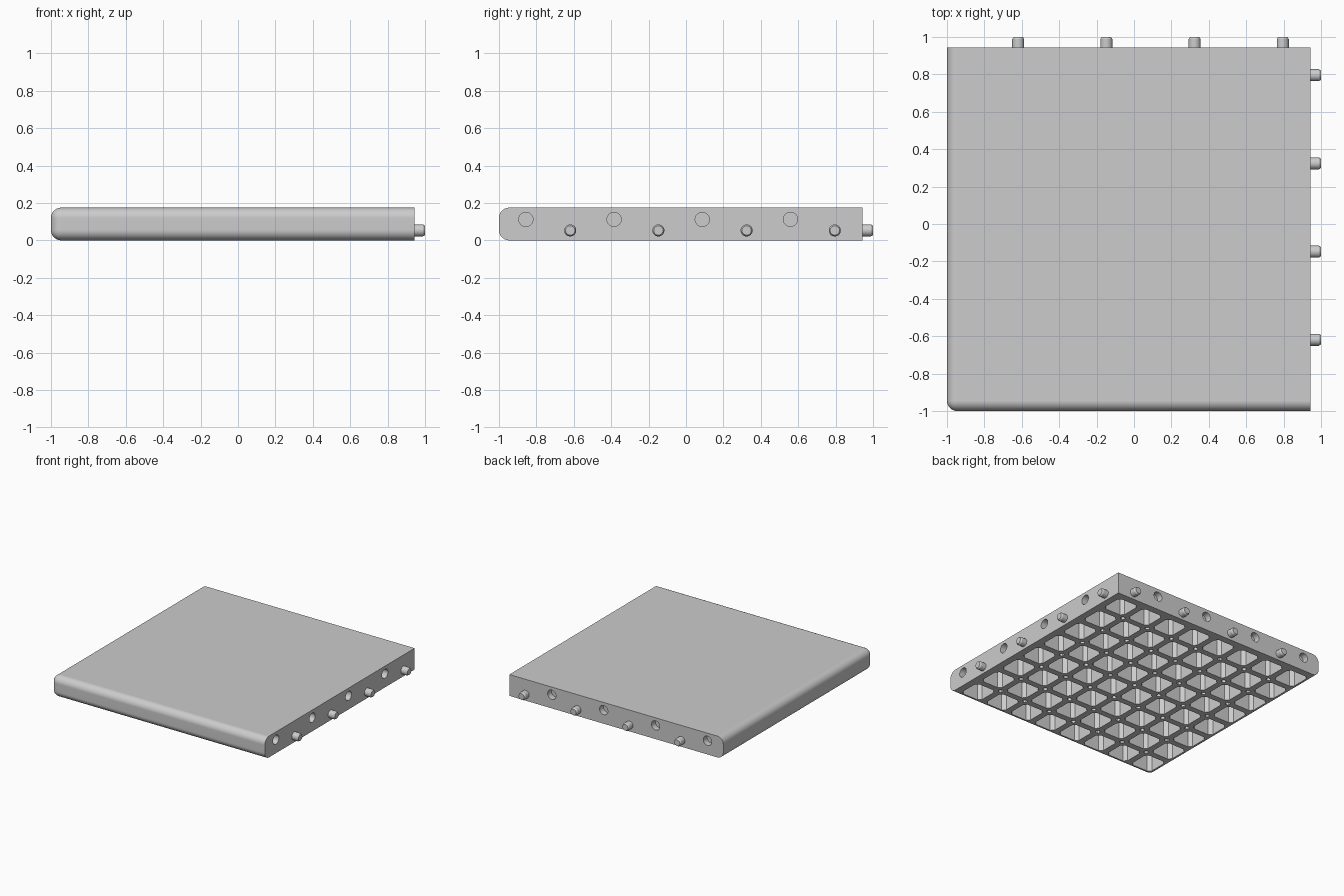
import bpy
import bmesh
from math import pi
from mathutils import Matrix, Vector

LOW, HIGH, TOP = -1.0, 0.944, 0.175     # slab extents
ROUND = 0.055                           # radius of the two rounded sides
CELLS, BAR, CEILING = 8, 0.05, 0.03     # underside lattice
FIRST, LAST = -0.95, 0.886              # span of the pockets
PIN_START, HOLE_START, STEP = -0.619, -0.856, 0.4715

cube = bpy.data.objects.get("Cube")
if cube:
    bpy.data.objects.remove(cube, do_unlink=True)

COLOUR = (0.604, 0.604, 0.604, 1)
grey = bpy.data.materials.new("plain grey")
grey.use_nodes = True
grey.diffuse_color = COLOUR
grey.node_tree.nodes["Principled BSDF"].inputs["Base Color"].default_value = COLOUR


def make_object(name, bm):
    bmesh.ops.recalc_face_normals(bm, faces=bm.faces)
    mesh = bpy.data.meshes.new(name)
    bm.to_mesh(mesh)
    bm.free()
    mesh.materials.append(grey)
    obj = bpy.data.objects.new(name, mesh)
    bpy.context.collection.objects.link(obj)
    return obj


def smooth(obj):
    bpy.ops.object.select_all(action="DESELECT")
    obj.select_set(True)
    bpy.context.view_layer.objects.active = obj
    bpy.ops.object.shade_smooth_by_angle(angle=pi / 6)


def side_matrix(side, along, out, z):
    """Place a z-aligned cylinder so that it points out of the given side."""
    if side == "x":
        return Matrix.Translation((out, along, z)) @ Matrix.Rotation(pi / 2, 4, "Y")
    return Matrix.Translation((along, out, z)) @ Matrix.Rotation(-pi / 2, 4, "X")


def cylinder(bm, matrix, radius, depth, segments=32):
    bmesh.ops.create_cone(bm, cap_ends=True, segments=segments, radius1=radius,
                          radius2=radius, depth=depth, matrix=matrix)


# Slab, rounded along its front and its -x side
bm = bmesh.new()
bmesh.ops.create_cube(bm, size=1)
bmesh.ops.scale(bm, verts=bm.verts, vec=(HIGH - LOW, HIGH - LOW, TOP))
middle = (LOW + HIGH) / 2
bmesh.ops.translate(bm, verts=bm.verts, vec=(middle, middle, TOP / 2))
rounded = [e for e in bm.edges
           if any(all(abs(v.co[axis] - LOW) < 0.001 for v in e.verts) for axis in (0, 1))
           and not (abs(e.verts[0].co.z - e.verts[1].co.z) > 0.1
                    and max(max(v.co.x, v.co.y) for v in e.verts) > 0)]
bmesh.ops.bevel(bm, geom=rounded, offset=ROUND, segments=8, profile=0.5, affect="EDGES")
slab = make_object("slab", bm)

# Cutters: chamfered square pockets and small round holes at the bar crossings
bm = bmesh.new()
pitch = (LAST - FIRST + BAR) / CELLS
half = (pitch - BAR) / 2
depth = TOP - CEILING
for i in range(CELLS):
    for j in range(CELLS):
        centre = Vector((FIRST + half + i * pitch, FIRST + half + j * pitch, 0))
        box = bmesh.ops.create_cube(bm, size=1)["verts"]
        bmesh.ops.scale(bm, verts=box, vec=(2 * half, 2 * half, 2 * depth))
        bmesh.ops.translate(bm, verts=box, vec=centre)
        uprights = [e for e in {e for v in box for e in v.link_edges}
                    if abs(e.verts[0].co.z - e.verts[1].co.z) > depth]
        bmesh.ops.bevel(bm, geom=uprights, offset=0.025, segments=1, affect="EDGES")
        if i and j:
            crossing = centre - Vector((pitch / 2, pitch / 2, 0))
            cylinder(bm, Matrix.Translation(crossing), 0.018, 2 * depth, segments=12)

# Cutters: sockets in the two flat sides
for side in "xy":
    for k in range(4):
        cylinder(bm, side_matrix(side, HOLE_START + k * STEP, HIGH, 0.112), 0.038, 0.1)
cutter = make_object("cutter", bm)

cut = slab.modifiers.new("cut", "BOOLEAN")
cut.operation = "DIFFERENCE"
cut.solver = "EXACT"
cut.object = cutter
bpy.context.view_layer.update()
graph = bpy.context.evaluated_depsgraph_get()
slab.data = bpy.data.meshes.new_from_object(slab.evaluated_get(graph))
slab.modifiers.clear()
bpy.data.objects.remove(cutter, do_unlink=True)
smooth(slab)
weighted = slab.modifiers.new("even shading", "WEIGHTED_NORMAL")
weighted.keep_sharp = True

# Connector pins with tapered tips
for side in "xy":
    for k in range(4):
        along = PIN_START + k * STEP
        bm = bmesh.new()
        cylinder(bm, side_matrix(side, along, HIGH + 0.0165, 0.053), 0.032, 0.055)
        end = [f for f in bm.faces if len(f.verts) > 4
               and f.calc_center_median()["xy".index(side)] > HIGH + 0.02]
        tip = bmesh.ops.extrude_face_region(bm, geom=end)["geom"]
        bmesh.ops.delete(bm, geom=end, context="FACES_ONLY")
        ring = [v for v in tip if isinstance(v, bmesh.types.BMVert)]
        push = Vector((1, 0, 0)) if side == "x" else Vector((0, 1, 0))
        bmesh.ops.translate(bm, verts=ring, vec=push * 0.012)
        centre = sum((v.co for v in ring), Vector()) / len(ring)
        bmesh.ops.scale(bm, verts=ring, vec=(0.78,) * 3, space=Matrix.Translation(-centre))
        smooth(make_object(f"pin_{side}_{k + 1}", bm))
